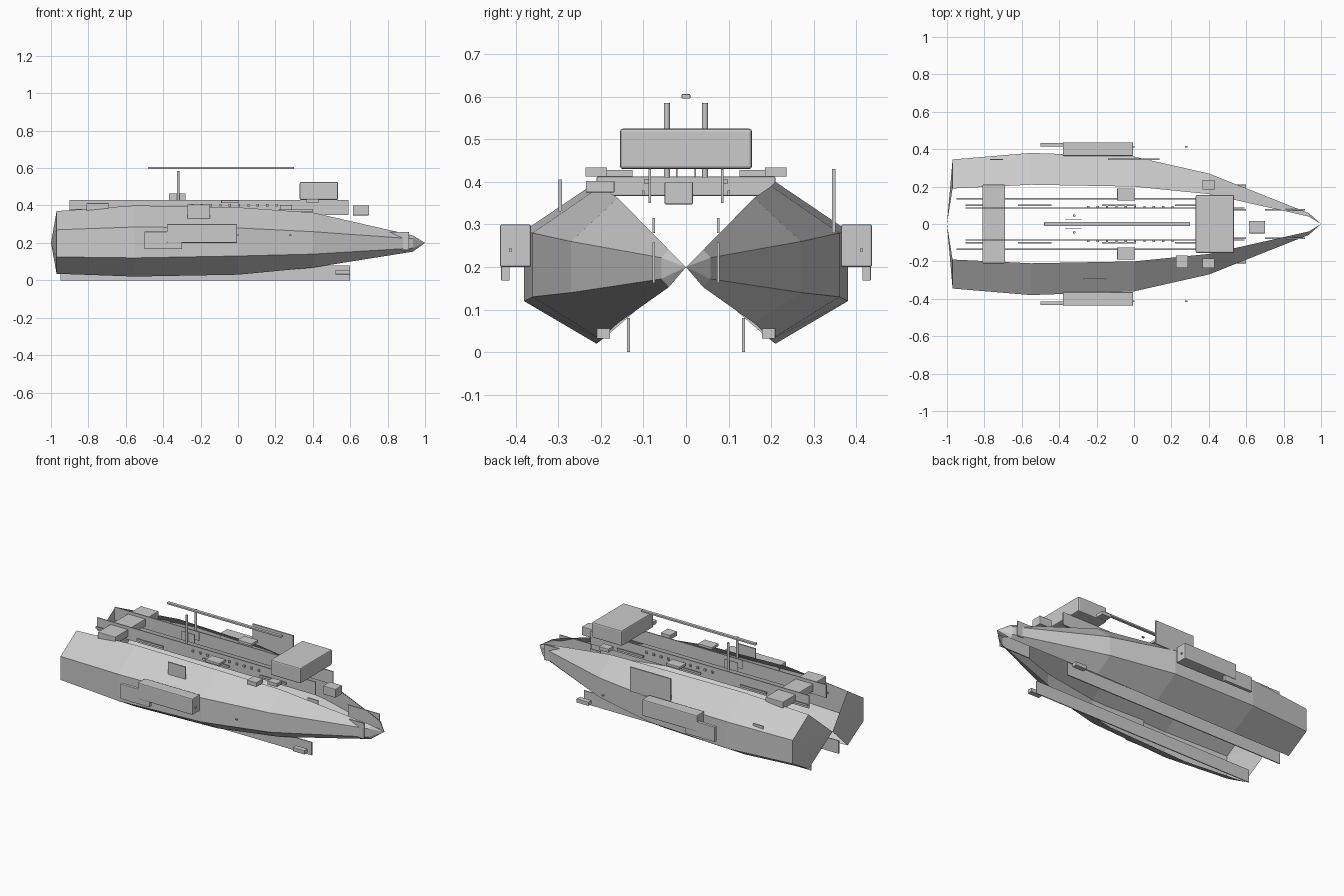
import bpy, bmesh

cube = bpy.data.objects.get("Cube")
if cube:
    bpy.data.objects.remove(cube, do_unlink=True)

grey = bpy.data.materials.new("hull_grey")
grey.use_nodes = True
COLOR = (0.6, 0.6, 0.6, 1)
grey.diffuse_color = COLOR
grey.node_tree.nodes["Principled BSDF"].inputs["Base Color"].default_value = COLOR


def finish(name, bm, mirror=False, bevel=0):
    """Turn a bmesh into an object, optionally bevelled and mirrored across y."""
    mesh = bpy.data.meshes.new(name)
    bm.to_mesh(mesh)
    bm.free()
    mesh.materials.append(grey)
    obj = bpy.data.objects.new(name, mesh)
    bpy.context.collection.objects.link(obj)
    if bevel:
        mod = obj.modifiers.new("Bevel", "BEVEL")
        mod.width = bevel
        mod.segments = 2
    if mirror:
        mod = obj.modifiers.new("Mirror", "MIRROR")
        mod.use_axis = (False, True, False)
        mod.merge_threshold = 0.0001
    return obj


def box(name, xs, ys, zs, mirror=False, bevel=0.0):
    """Box given by its extents along each axis."""
    bm = bmesh.new()
    bmesh.ops.create_cube(bm, size=1)
    for v in bm.verts:
        for axis, (lo, hi) in enumerate((xs, ys, zs)):
            v.co[axis] = lo if v.co[axis] < 0 else hi
    return finish(name, bm, mirror, bevel)


def plate(name, xs, y, zs, mirror=False, thick=0.006):
    """Thin upright plate running fore and aft."""
    return box(name, xs, (y - thick / 2, y + thick / 2), zs, mirror)


# Twin hull shells: x, ridge y, outer y, then ridge, shoulder, chine, keel heights
STATIONS = [
    (-0.97, 0.19, 0.345, 0.37, 0.27, 0.125, 0.035),
    (-0.55, 0.21, 0.38, 0.40, 0.285, 0.12, 0.02),
    (0.0, 0.20, 0.36, 0.39, 0.28, 0.13, 0.03),
    (0.4, 0.16, 0.27, 0.362, 0.26, 0.14, 0.068),
    (0.935, 0.04, 0.058, 0.24, 0.222, 0.172, 0.153),
]
bm = bmesh.new()
rings = []
for x, ridge, outer, top, shoulder, chine, keel in STATIONS:
    section = [(ridge, top), (outer, shoulder), (outer, chine), (ridge, keel)]
    rings.append([bm.verts.new((x, y, z)) for y, z in section])
stern = bm.verts.new((-1, 0, 0.2))
nose = bm.verts.new((1, 0, 0.2))
for k in range(3):
    for a, b in zip(rings, rings[1:]):
        bm.faces.new((a[k], b[k], b[k + 1], a[k + 1]))
    bm.faces.new((rings[0][k], rings[0][k + 1], stern))
    bm.faces.new((rings[-1][k], nose, rings[-1][k + 1]))
finish("twin_hulls", bm, mirror=True)

# Long rails, keel plates and nose plates
plate("upper_rail", (-0.90, 0.59), 0.085, (0.35, 0.43), True)
plate("keel_plate", (-0.95, 0.60), 0.135, (0.0, 0.08), True)
plate("nose_plate", (0.70, 0.915), 0.076, (0.163, 0.258), True)
plate("inner_nose_plate", (0.53, 0.60), 0.076, (0.28, 0.315), True)
for i, x in enumerate((-0.9, -0.62, -0.17, 0.22)):
    plate(f"rail_strip_{i}", (x, x + 0.18), 0.1, (0.368, 0.38), True)

# Stern cross beam and deck housing
box("cross_beam", (-0.81, -0.69), (-0.21, 0.21), (0.367, 0.412), bevel=0.003)
box("bridge_block", (0.33, 0.535), (-0.155, 0.155), (0.43, 0.525), bevel=0.007)
box("sensor_box", (0.615, 0.70), (-0.05, 0.016), (0.347, 0.40), bevel=0.003)

# Small deck boxes
box("mid_deck_box", (-0.09, 0.005), (0.125, 0.19), (0.412, 0.428), True, 0.002)
box("fore_deck_box", (0.365, 0.43), (0.185, 0.236), (0.412, 0.434), True, 0.002)
box("right_deck_box", (0.225, 0.29), (-0.235, -0.168), (0.375, 0.402), bevel=0.002)
box("keel_foot", (0.52, 0.60), (0.178, 0.21), (0.032, 0.056), True, 0.002)

# Side pods with hanging plates and small muzzles
box("side_pod", (-0.38, -0.005), (0.364, 0.437), (0.20, 0.30), True, 0.005)
box("pod_plate", (-0.50, -0.30), (0.414, 0.434), (0.168, 0.26), True, 0.002)
box("pod_muzzle", (-0.005, 0.003), (0.408, 0.416), (0.236, 0.244), True)
box("muzzle_bead", (0.272, 0.286), (0.408, 0.416), (0.236, 0.244), True)

# Upright fins on the hull flanks
plate("right_fin", (-0.27, -0.15), -0.295, (0.33, 0.405), thick=0.008)
plate("left_fin", (-0.14, 0.135), 0.347, (0.28, 0.43), thick=0.008)
plate("left_small_fin", (-0.77, -0.70), 0.345, (0.27, 0.305))

# Twin masts with side plates and the long spar above
bm = bmesh.new()
bmesh.ops.create_cone(bm, cap_ends=True, segments=12, radius1=0.007, radius2=0.007, depth=0.175)
bmesh.ops.translate(bm, verts=bm.verts, vec=(-0.32, 0.045, 0.4975))
finish("mast", bm, mirror=True)
plate("mast_plate", (-0.37, -0.28), 0.022, (0.41, 0.465), True, 0.003)
box("top_spar", (-0.48, 0.30), (-0.01, 0.01), (0.595, 0.606), bevel=0.002)

# Row of small studs along the rails
for i in range(10):
    x = -0.25 + i * 0.05
    box(f"rail_stud_{i}", (x, x + 0.012), (0.088, 0.097), (0.395, 0.407), True)
